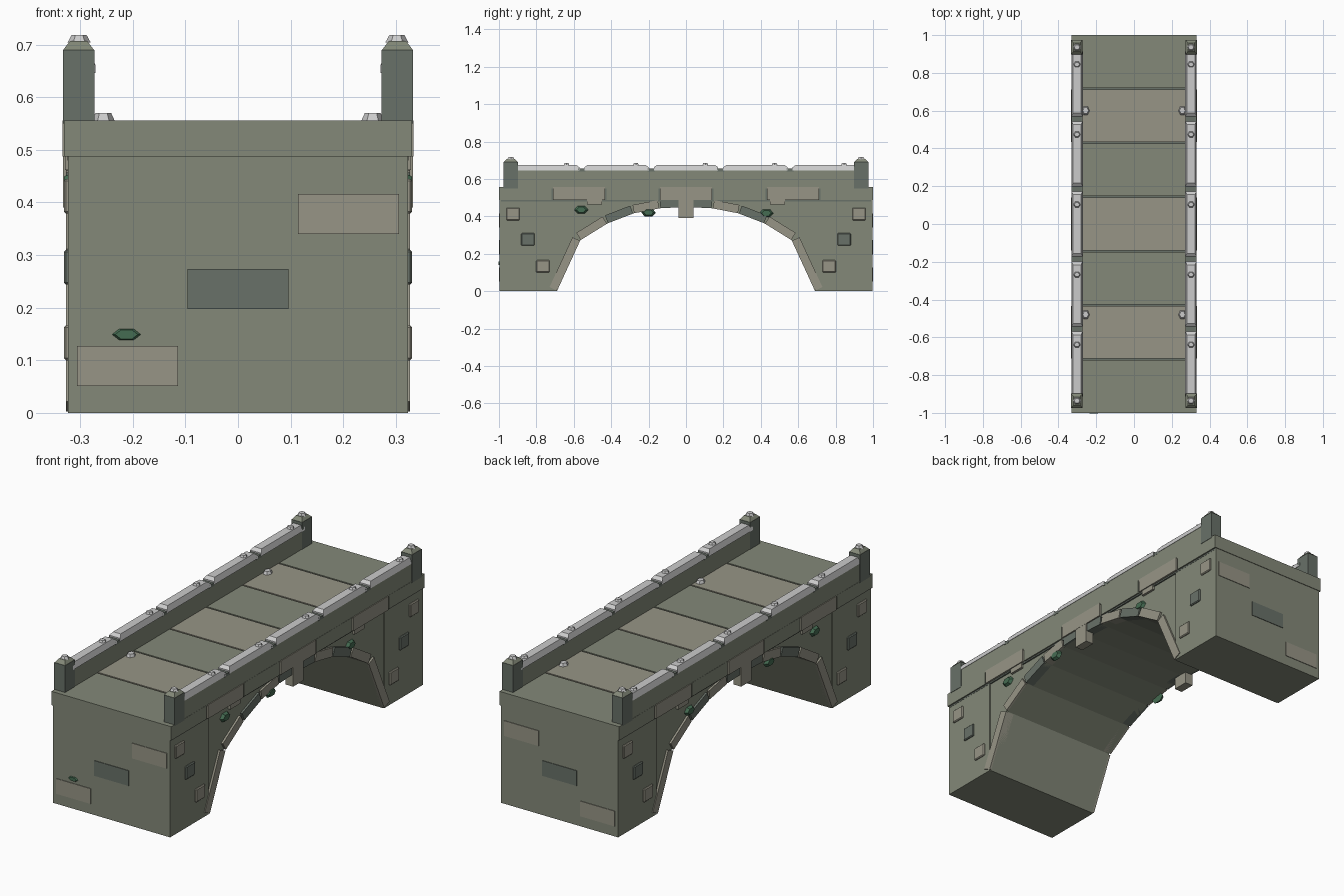
import bpy, bmesh, math
from mathutils import Matrix, Vector

if "Cube" in bpy.data.objects:
    bpy.data.objects.remove(bpy.data.objects["Cube"])


def material(name, rgb):
    m = bpy.data.materials.new(name)
    m.diffuse_color = (*rgb, 1)
    m.use_nodes = True
    m.node_tree.nodes["Principled BSDF"].inputs["Base Color"].default_value = m.diffuse_color
    return m


STONE = material("green_stone", (0.23, 0.25, 0.19))
TAN = material("tan_stone", (0.31, 0.30, 0.24))
DARK = material("dark_stone", (0.14, 0.165, 0.14))
SNOW = material("snow", (0.72, 0.75, 0.75))
MOSS = material("moss", (0.06, 0.15, 0.085))


def finish(name, bm, mat):
    bmesh.ops.recalc_face_normals(bm, faces=bm.faces)
    me = bpy.data.meshes.new(name)
    bm.to_mesh(me)
    bm.free()
    me.materials.append(mat)
    ob = bpy.data.objects.new(name, me)
    bpy.context.collection.objects.link(ob)
    return ob


def box(name, x, y, z, mat, bevel=0.0):
    """Box from (min, max) ranges."""
    bm = bmesh.new()
    size = [r[1] - r[0] for r in (x, y, z)]
    mid = [(r[1] + r[0]) / 2 for r in (x, y, z)]
    bmesh.ops.create_cube(bm, size=1, matrix=Matrix.Translation(mid) @ Matrix.Diagonal((*size, 1)))
    if bevel:
        bmesh.ops.bevel(bm, geom=bm.edges[:], offset=bevel, segments=1, affect='EDGES')
    return finish(name, bm, mat)


def prism(name, profile, x0, x1, mat):
    """Extrude a (y, z) profile along x."""
    bm = bmesh.new()
    face = bm.faces.new([bm.verts.new((x0, y, z)) for y, z in profile])
    ext = bmesh.ops.extrude_face_region(bm, geom=[face])
    bmesh.ops.translate(bm, verts=[v for v in ext["geom"] if isinstance(v, bmesh.types.BMVert)],
                        vec=(x1 - x0, 0, 0))
    return finish(name, bm, mat)


def lump(name, loc, normal, size, mat, sides=6, top=0.65):
    """Low-poly flattened clump facing along normal; size = across, along, thick."""
    bm = bmesh.new()
    rot = Vector(normal).to_track_quat('Z', 'Y').to_matrix().to_4x4()
    m = Matrix.Translation(loc) @ rot @ Matrix.Diagonal((*size, 1))
    bmesh.ops.create_cone(bm, cap_ends=True, segments=sides, radius1=0.5, radius2=0.5 * top,
                          depth=1, matrix=m @ Matrix.Rotation(math.pi / 2, 4, 'Z'))
    return finish(name, bm, mat)


def xr(s, a, b):
    return tuple(sorted((s * a, s * b)))


# arch curve, from the springing at -y over the crown to +y
half = [(0.69, 0.0), (0.565, 0.272), (0.42, 0.362), (0.28, 0.416), (0.14, 0.443)]
arch = [(-y, z) for y, z in half] + [(0, 0.45)] + half[::-1]

# arched barrel and the two abutments
prism("arch_body", arch + [(0.70, 0.0), (0.70, 0.487), (-0.70, 0.487), (-0.70, 0.0)],
      -0.317, 0.317, STONE)
for e in (-1, 1):
    prism("abutment", [(e * 0.694, 0), (e * 0.997, 0), (e * 0.997, 0.487), (e * 0.694, 0.487)],
          -0.323, 0.323, STONE)
    # facing stones on the end wall
    for x, z, mat in ((0.21, 0.378, TAN), (0, 0.235, DARK), (-0.21, 0.089, TAN)):
        box("end_stone", (x - 0.096, x + 0.096), xr(e, 0.98, 1.0), (z - 0.038, z + 0.038), mat)
lump("end_moss", (-0.212, -0.997, 0.149), (0, -1, 0), (0.066, 0.03, 0.012), MOSS)

# deck core and paving slabs with open joints
box("deck_core", (-0.324, 0.324), (-0.99, 0.99), (0.48, 0.548), DARK)
cuts = [-1.0, -0.716, -0.43, -0.143, 0.143, 0.43, 0.716, 1.0]
for i, (a, b) in enumerate(zip(cuts, cuts[1:])):
    g0, g1 = (0 if i == 0 else 0.004), (0 if i == 6 else 0.004)
    w = 0.334 if i % 2 else 0.331
    box("deck_slab", (-w, w), (a + g0, b - g1), (0.487, 0.556), TAN if i % 2 else STONE)

for s in (-1, 1):
    # voussoir ring, each stone set off from the arch curve
    ring_mats = [TAN, TAN, DARK, TAN, DARK, DARK, TAN, DARK, TAN, TAN]
    for i, (p, q) in enumerate(zip(arch, arch[1:])):
        p, q = Vector(p), Vector(q)
        d = (q - p).normalized()
        n = Vector((-d.y, d.x)) * 0.045
        p, q = p + d * 0.003, q - d * 0.003
        prism("arch_stone", [(v.x, max(v.y, 0)) for v in (p, q, q + n, p + n)],
              s * 0.28, s * 0.327, ring_mats[i])
    box("keystone", xr(s, 0.29, 0.333), (-0.04, 0.04), (0.39, 0.49), TAN)

    # small bracket stones and abutment side stones
    for e in (-1, 1):
        box("bracket_stone", xr(s, 0.30, 0.329), xr(e, 0.45, 0.53), (0.462, 0.49), TAN)
        for y, z, mat in ((0.925, 0.412, TAN), (0.845, 0.277, DARK), (0.765, 0.133, TAN)):
            box("side_stone", xr(s, 0.31, 0.331), xr(e, y - 0.036, y + 0.036),
                (z - 0.033, z + 0.033), mat, 0.004)

    # moss patches on the side walls
    for y, z in ((-0.56, 0.435), (-0.2, 0.42), (0.43, 0.417)):
        lump("side_moss", (s * 0.323, y, z), (s, 0, 0), (0.078, 0.05, 0.016), MOSS)

    # parapet wall with five snowy coping stones
    box("parapet", xr(s, 0.275, 0.330), (-0.91, 0.91), (0.55, 0.648), STONE)
    for k in range(-2, 3):
        c = k * 0.371
        cap = [(c - 0.172, 0.646), (c + 0.172, 0.646), (c + 0.172, 0.662), (c + 0.155, 0.675),
               (c - 0.155, 0.675), (c - 0.172, 0.662)]
        bm_cap = prism("coping_stone", cap, s * 0.271, s * 0.332, SNOW)
        for v in bm_cap.data.vertices:  # slope the long top edges
            if v.co.z > 0.67:
                v.co.x = s * 0.3015 + (v.co.x - s * 0.3015) * 0.68
        lump("coping_snow", (s * 0.302, c + 0.103, 0.678), (0, 0, 1), (0.042, 0.038, 0.014), SNOW)
    for c in (-0.5565, -0.1855, 0.1855, 0.5565):
        box("coping_joint", xr(s, 0.273, 0.331), (c - 0.02, c + 0.02), (0.64, 0.655), DARK)

    # end posts with pyramid caps and snow
    for e in (-1, 1):
        box("end_post", xr(s, 0.273, 0.333), xr(e, 0.897, 0.975), (0.55, 0.69), DARK)
        bm = bmesh.new()
        bmesh.ops.create_cone(bm, cap_ends=True, segments=4, radius1=0.7071, radius2=0.38, depth=1,
                              matrix=Matrix.Translation((s * 0.303, e * 0.936, 0.698))
                              @ Matrix.Diagonal((0.06, 0.078, 0.018, 1))
                              @ Matrix.Rotation(math.pi / 4, 4, 'Z'))
        finish("post_cap", bm, STONE)
        lump("post_snow", (s * 0.302, e * 0.936, 0.711), (0, 0, 1), (0.044, 0.044, 0.014), SNOW)

    # snow drifts against the parapet on the deck
    for y in (0.6, -0.48):
        lump("deck_snow", (s * 0.256, y, 0.561), (0, 0, 1), (0.046, 0.056, 0.018), SNOW)
